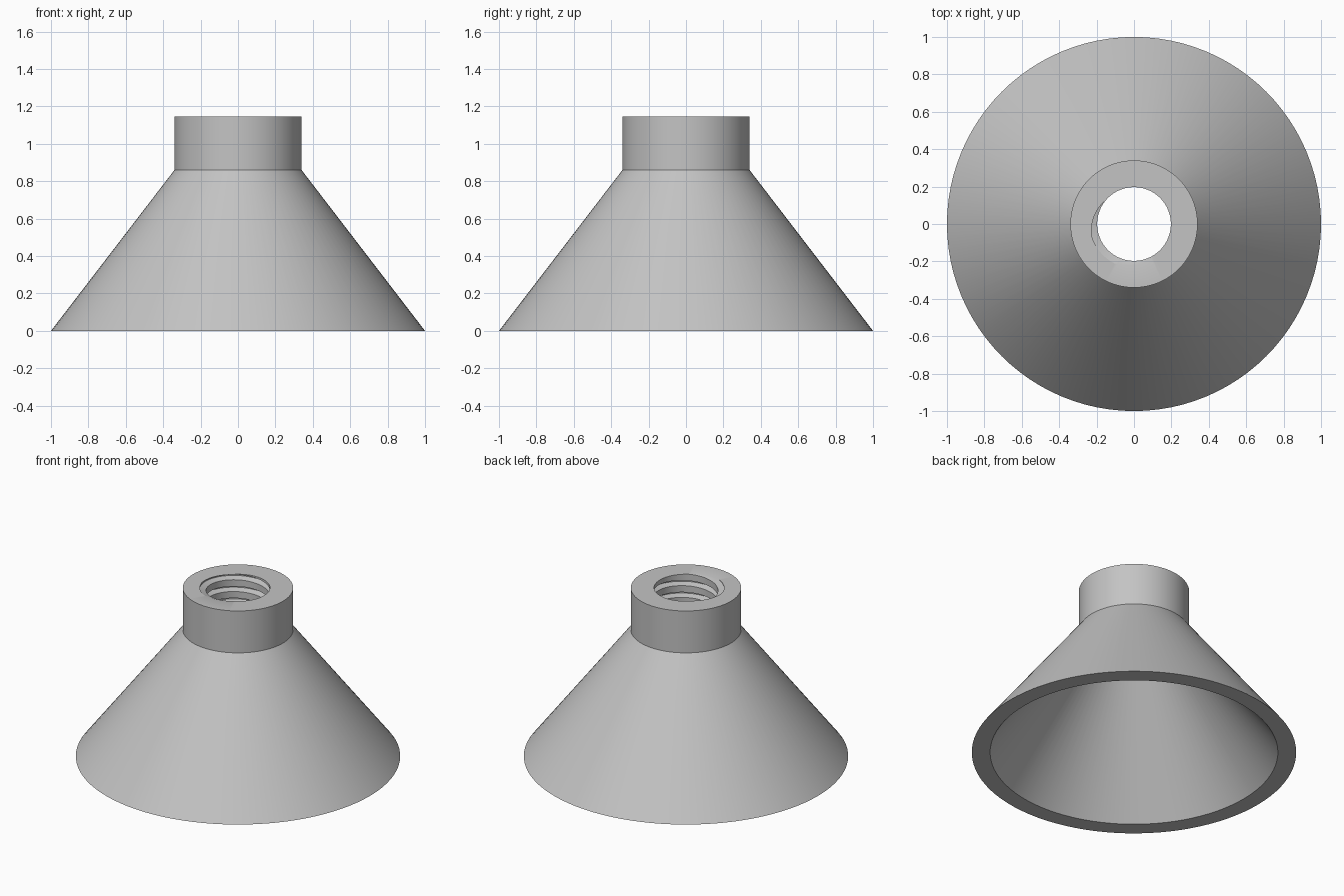
import bpy, bmesh, math

cube = bpy.data.objects.get("Cube")
if cube:
    bpy.data.objects.remove(cube, do_unlink=True)

SEGMENTS = 96
BASE_R, BASE_INNER_R, NECK_R = 1.0, 0.887, 0.34
NECK_Z, TOP_Z = 0.86, 1.145
CREST_R, ROOT_R, PITCH = 0.197, 0.235, 0.08
START = math.radians(220)      # where the groove breaks out of the rim

# One pitch of the thread: (fraction of pitch, radius)
THREAD = [(-0.22, CREST_R), (-0.07, ROOT_R), (0.07, ROOT_R), (0.22, CREST_R)]


def thread_rows(angle):
    """Bore profile at an angle, top to bottom, clipped to the neck."""
    turn = (angle - START) / math.tau
    pts = [(r, TOP_Z + PITCH * (k + turn + f))
           for k in range(-6, 4) for f, r in THREAD][::-1]

    def radius_at(z):
        for (ra, za), (rb, zb) in zip(pts, pts[1:]):
            if zb <= z <= za:
                return ra + (rb - ra) * (za - z) / (za - zb)
        return CREST_R

    rows = []
    for r, z in pts:
        clipped = min(max(z, NECK_Z), TOP_Z)
        rows.append((r if clipped == z else radius_at(clipped), clipped))
    return rows


def profile(angle):
    """Closed wall section: flared shell, neck, threaded bore, inner cone."""
    return [(BASE_INNER_R, 0), (BASE_R, 0), (NECK_R, NECK_Z),
            (NECK_R, TOP_Z)] + thread_rows(angle) + [(0.227, NECK_Z)]


# Sweep the section around the axis
bm = bmesh.new()
columns = []
for i in range(SEGMENTS + 1):
    a = math.tau * i / SEGMENTS
    columns.append([bm.verts.new((r * math.cos(a), r * math.sin(a), z))
                    for r, z in profile(a)])
for left, right in zip(columns, columns[1:]):
    n = len(left)
    for j in range(n):
        k = (j + 1) % n
        bm.faces.new((left[j], right[j], right[k], left[k]))
bmesh.ops.remove_doubles(bm, verts=bm.verts, dist=1e-5)
bmesh.ops.dissolve_degenerate(bm, edges=bm.edges, dist=1e-5)
bmesh.ops.recalc_face_normals(bm, faces=bm.faces)

mesh = bpy.data.meshes.new("threaded_funnel")
bm.to_mesh(mesh)
bm.free()
funnel = bpy.data.objects.new("threaded_funnel", mesh)
bpy.context.collection.objects.link(funnel)

# Plain grey finish
grey = bpy.data.materials.new("light_grey")
grey.use_nodes = True
color = (0.55, 0.55, 0.55, 1)
grey.diffuse_color = color
grey.node_tree.nodes["Principled BSDF"].inputs["Base Color"].default_value = color
mesh.materials.append(grey)

# Smooth curved walls, keep the rims and thread edges crisp
bpy.ops.object.select_all(action='DESELECT')
funnel.select_set(True)
bpy.context.view_layer.objects.active = funnel
bpy.ops.object.shade_smooth_by_angle(angle=math.radians(25))
